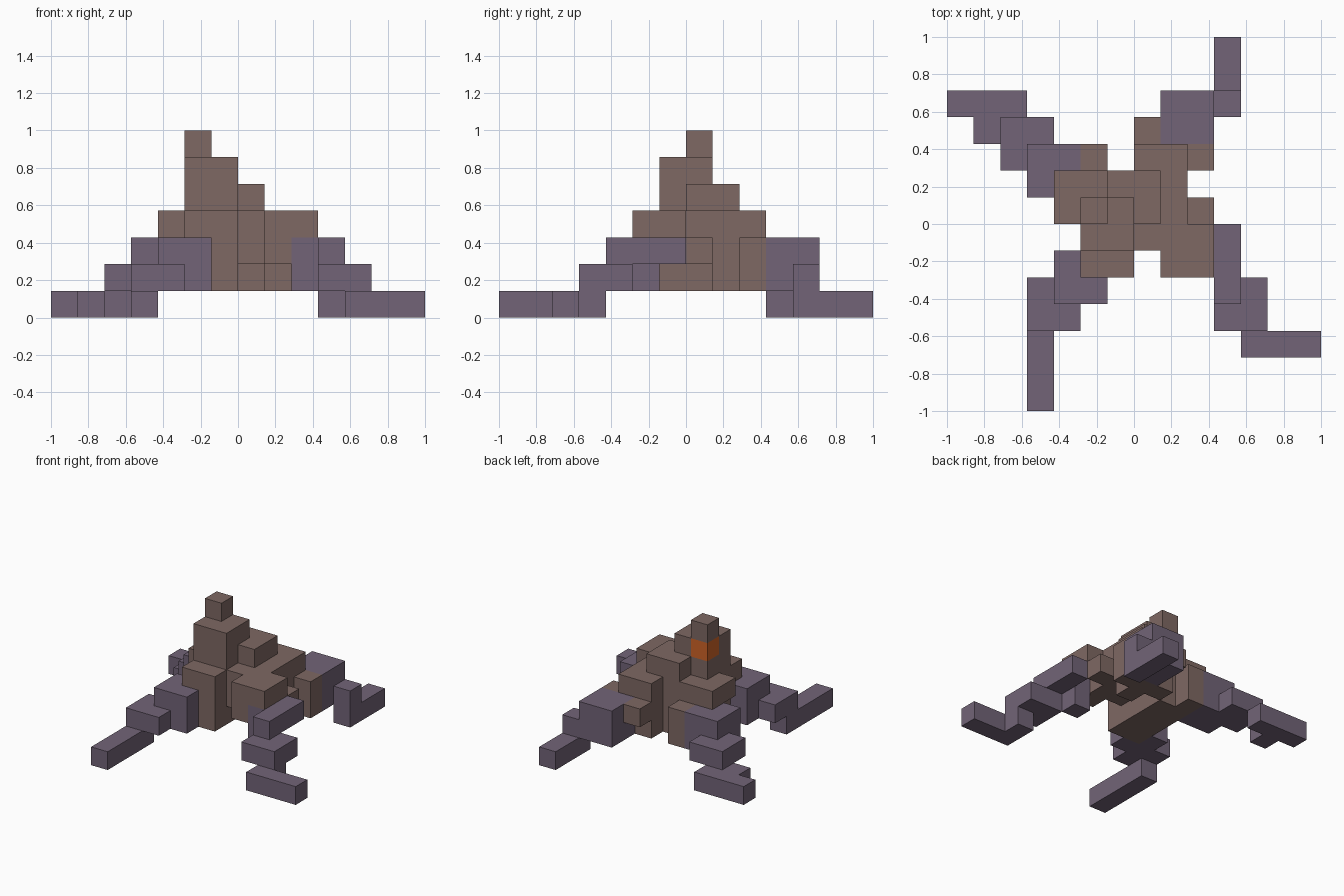
import bpy, bmesh, math
from mathutils import Vector

cube = bpy.data.objects.get("Cube")
if cube:
    bpy.data.objects.remove(cube)

U = 1 / 7  # size of one block


def material(name, rgb):
    m = bpy.data.materials.new(name)
    m.use_nodes = True
    m.diffuse_color = (*rgb, 1)
    m.node_tree.nodes["Principled BSDF"].inputs["Base Color"].default_value = (*rgb, 1)
    return m


brown = material("dusty brown", (0.21, 0.138, 0.125))
purple = material("muted purple", (0.168, 0.127, 0.185))
orange = material("ember orange", (0.62, 0.125, 0.02))

cells = {}  # block position -> part name
parts = {}  # part name -> material


def box(part, mat, x, y, z):
    """Fill a range of blocks; later boxes replace earlier ones."""
    parts[part] = mat
    for i in range(*x):
        for j in range(*y):
            for k in range(*z):
                cells[i, j, k] = part


# body: wide slab, underside and side lumps
box("body", brown, (-2, 2), (-1, 2), (2, 4))
box("body", brown, (-2, 0), (-2, 2), (1, 4))
box("body", brown, (0, 2), (2, 3), (1, 4))
box("body", brown, (1, 2), (1, 3), (1, 4))
box("body", brown, (-3, -1), (0, 2), (3, 4))
box("body", brown, (-2, -1), (2, 3), (1, 3))
box("body", brown, (0, 1), (3, 4), (2, 3))
box("body", brown, (2, 3), (2, 3), (1, 3))
box("body", brown, (2, 3), (0, 1), (2, 3))
box("body", brown, (1, 3), (-2, 0), (3, 4))
box("body", brown, (1, 2), (-2, 0), (2, 4))

# tower with a glowing block below the tip
box("tower", brown, (-1, 1), (0, 2), (4, 5))
box("tower", brown, (-2, 0), (-1, 1), (4, 6))
box("tower", brown, (-2, -1), (0, 1), (6, 7))
box("glowing_block", orange, (-2, -1), (0, 1), (5, 6))

# front leg on the -x side
box("front_right_leg", purple, (-3, -1), (-3, -2), (1, 3))
box("front_right_leg", purple, (-3, -2), (-2, -1), (1, 3))
box("front_right_leg", purple, (-4, -2), (-4, -2), (1, 2))
box("front_right_leg", purple, (-4, -3), (-7, -3), (0, 1))

# front leg on the +x side
box("front_left_leg", purple, (2, 3), (-2, -1), (1, 3))
box("front_left_leg", purple, (3, 4), (-3, 0), (2, 3))
box("front_left_leg", purple, (3, 5), (-4, -2), (1, 2))
box("front_left_leg", purple, (4, 5), (-4, -3), (0, 1))
box("front_left_leg", purple, (4, 7), (-5, -4), (0, 1))

# back leg on the +x side
box("back_left_leg", purple, (1, 3), (3, 5), (1, 3))
box("back_left_leg", purple, (3, 4), (4, 5), (0, 2))
box("back_left_leg", purple, (3, 4), (5, 7), (0, 1))

# back leg on the -x side
box("back_right_leg", purple, (-4, -2), (2, 3), (1, 3))
box("back_right_leg", purple, (-4, -2), (1, 2), (1, 3))
box("back_right_leg", purple, (-5, -3), (2, 4), (1, 2))
box("back_right_leg", purple, (-6, -5), (3, 4), (0, 1))
box("back_right_leg", purple, (-7, -4), (4, 5), (0, 1))

# one mesh per part, made of the exposed block sides only
for part, mat in parts.items():
    bm = bmesh.new()
    for cell, owner in cells.items():
        if owner != part:
            continue
        centre = Vector(cell) + Vector((0.5, 0.5, 0.5))
        for axis in range(3):
            for sign in (-1, 1):
                n = Vector((0, 0, 0))
                n[axis] = sign
                if tuple(int(c + d) for c, d in zip(cell, n)) in cells:
                    continue
                a = Vector((0, 0, 0))
                a[(axis + 1) % 3] = 0.5
                b = n.cross(a)
                mid = centre + n / 2
                corners = (mid + a + b, mid - a + b, mid - a - b, mid + a - b)
                bm.faces.new([bm.verts.new(c * U) for c in corners])
    bmesh.ops.remove_doubles(bm, verts=bm.verts, dist=0.001)
    bmesh.ops.dissolve_limit(bm, angle_limit=math.radians(1), verts=bm.verts, edges=bm.edges)
    mesh = bpy.data.meshes.new(part)
    bm.to_mesh(mesh)
    bm.free()
    mesh.materials.append(mat)
    bpy.context.collection.objects.link(bpy.data.objects.new(part, mesh))
